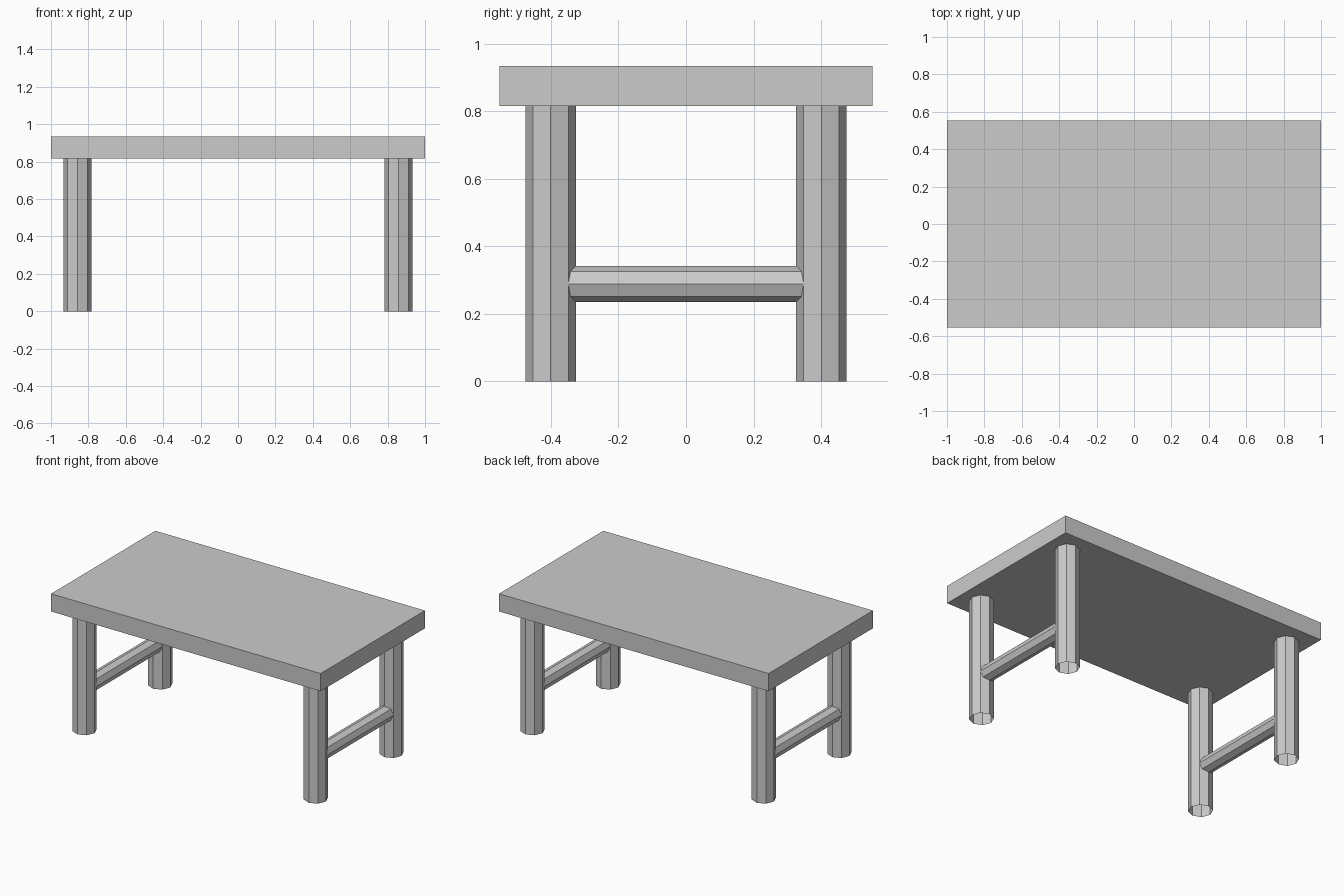
import bpy
from math import radians

if "Cube" in bpy.data.objects:
    bpy.data.objects.remove(bpy.data.objects["Cube"])

TOP_Z, UNDER_Z = 0.935, 0.816
LEG_X, LEG_Y, LEG_R = 0.858, 0.401, 0.0745
BAR_Z, BAR_R = 0.289, 0.053


def tube(name, radius, length, location, rotation=(0, 0, 0)):
    """Open-ended octagonal tube with a corner on each axis."""
    bpy.ops.mesh.primitive_cylinder_add(
        vertices=8, radius=radius, depth=length, end_fill_type='NOTHING',
        location=location, rotation=rotation)
    bpy.context.object.name = name


# Table top
bpy.ops.mesh.primitive_cube_add(size=1, location=(0, 0, (TOP_Z + UNDER_Z) / 2))
top = bpy.context.object
top.name = "table_top"
top.scale = (2, 1.105, TOP_Z - UNDER_Z)
bpy.ops.object.transform_apply(location=False, rotation=False, scale=True)

for side, sx in (("left", -1), ("right", 1)):
    # Legs
    for end, sy in (("front", -1), ("back", 1)):
        tube(f"{end}_{side}_leg", LEG_R, UNDER_Z,
             (sx * LEG_X, sy * LEG_Y, UNDER_Z / 2))
    # Stretcher between the front and back leg
    tube(f"{side}_stretcher", BAR_R, 2 * LEG_Y,
         (sx * LEG_X, 0, BAR_Z), (radians(90), 0, 0))
